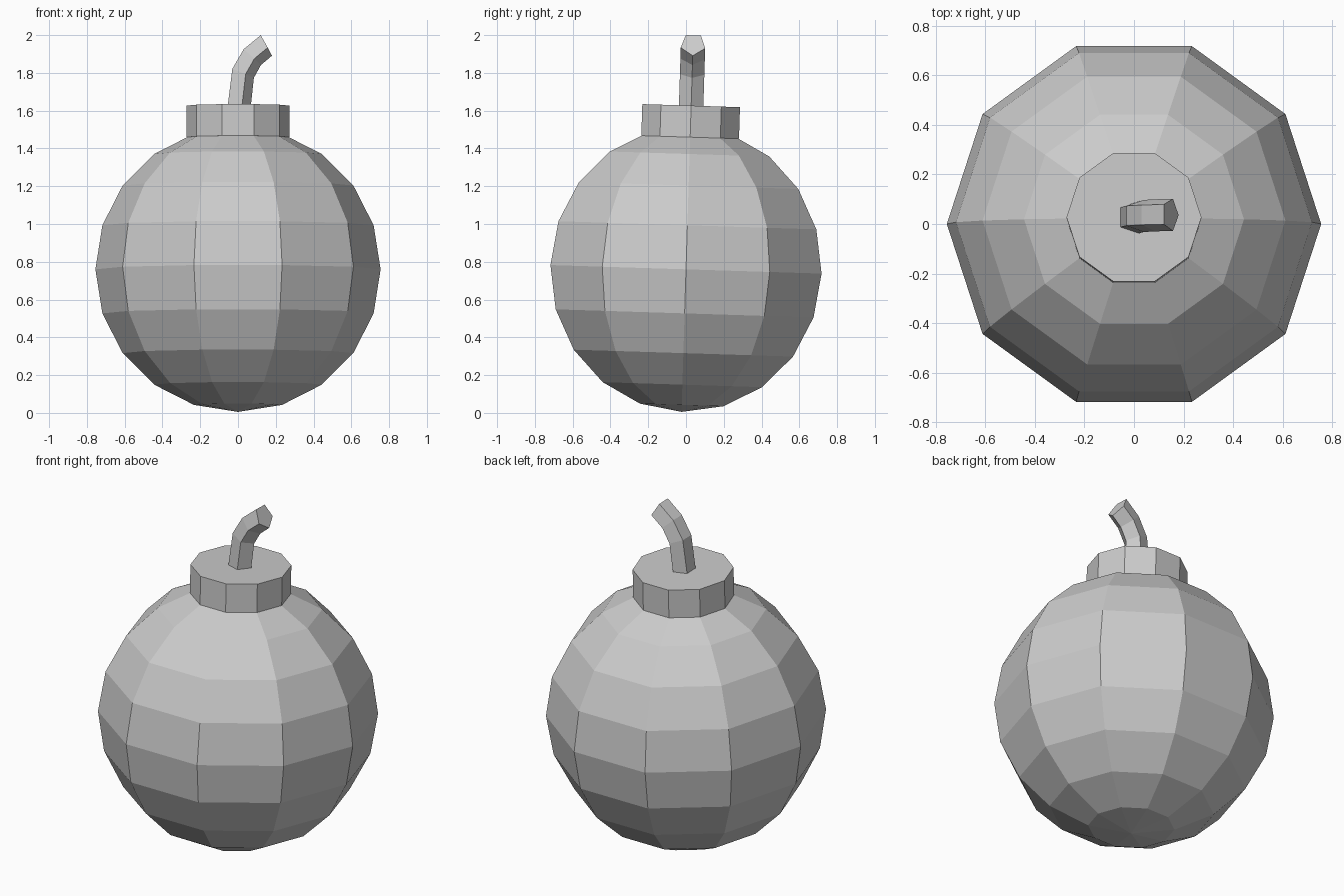
import bpy, bmesh
from math import sin, cos, pi, radians
from mathutils import Vector

if "Cube" in bpy.data.objects:
    bpy.data.objects.remove(bpy.data.objects["Cube"])

CENTRE = (0, 0, 0.76)
R = 0.755


def ring(x, z, r, sides, lean=0):
    """Regular polygon around (x, z), leaning towards +x."""
    u = Vector((cos(lean), 0, -sin(lean)))
    v = Vector((0, 1, 0))
    return [Vector((x, 0, z)) + r * (cos(2 * pi * i / sides) * u + sin(2 * pi * i / sides) * v)
            for i in range(sides)]


def loft(name, rings):
    """Skin the rings, close both ends, and set the part slightly tilted."""
    bm = bmesh.new()
    loops = [[bm.verts.new(p) for p in pts] for pts in rings]
    n = len(loops[0])
    for a, b in zip(loops, loops[1:]):
        for i in range(n):
            j = (i + 1) % n
            bm.faces.new((a[i], a[j], b[j], b[i]))
    bm.faces.new(loops[0][::-1])
    bm.faces.new(loops[-1])
    bmesh.ops.remove_doubles(bm, verts=bm.verts, dist=1e-4)
    bmesh.ops.recalc_face_normals(bm, faces=bm.faces)
    mesh = bpy.data.meshes.new(name)
    bm.to_mesh(mesh)
    bm.free()
    obj = bpy.data.objects.new(name, mesh)
    obj.location = CENTRE
    obj.rotation_euler.x = radians(-1.8)
    bpy.context.collection.objects.link(obj)
    return obj


# Round body: ten segments, ten rings, with tiny end rings merged into poles
body = [ring(0, -R * cos(k * pi / 10), max(R * sin(k * pi / 10), 1e-5), 10) for k in range(11)]
loft("body", body)

# Neck collar
loft("collar", [ring(0, 0.70, 0.272, 10), ring(0, 0.867, 0.272, 10)])

# Bent five-sided fuse: x, z, lean
path = [(-0.005, 0.82, 0), (0.021, 1.04, 22), (0.071, 1.128, 42), (0.147, 1.191, 61)]
loft("fuse", [ring(x, z, 0.068, 5, radians(a)) for x, z, a in path])
